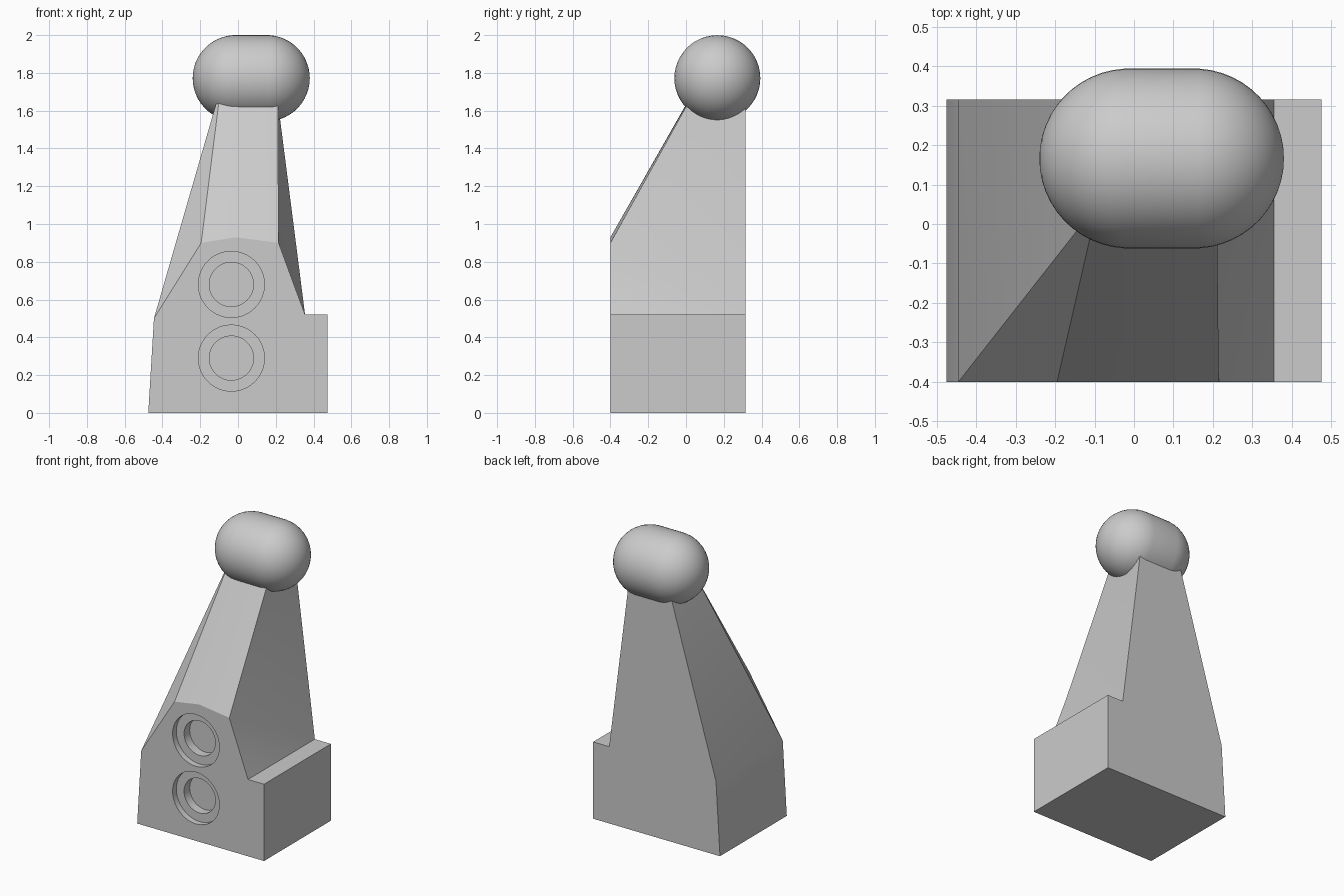
import bpy, bmesh
from math import radians, pi
from mathutils import Matrix

if "Cube" in bpy.data.objects:
    bpy.data.objects.remove(bpy.data.objects["Cube"], do_unlink=True)

grey = bpy.data.materials.new("plain grey")
grey.use_nodes = True
grey.diffuse_color = (0.6, 0.6, 0.6, 1)
grey.node_tree.nodes["Principled BSDF"].inputs["Base Color"].default_value = (0.6, 0.6, 0.6, 1)

FRONT, BACK = -0.4, 0.315


def finish(bm, name):
    bmesh.ops.recalc_face_normals(bm, faces=bm.faces)
    mesh = bpy.data.meshes.new(name)
    bm.to_mesh(mesh)
    bm.free()
    obj = bpy.data.objects.new(name, mesh)
    mesh.materials.append(grey)
    bpy.context.collection.objects.link(obj)
    return obj


def activate(obj):
    bpy.ops.object.select_all(action="DESELECT")
    obj.select_set(True)
    bpy.context.view_layer.objects.active = obj


def smooth(obj, angle):
    activate(obj)
    bpy.ops.object.shade_smooth_by_angle(angle=radians(angle))


# Body: stepped base that tapers into a leaning neck
bm = bmesh.new()
base = [(-0.445, 0.5), (-0.475, 0), (0.475, 0), (0.475, 0.52), (0.355, 0.52)]
f = [bm.verts.new((x, FRONT, z)) for x, z in base]
b = [bm.verts.new((x, BACK, z)) for x, z in base]
brow = [bm.verts.new((x, FRONT, z)) for x, z in [(0.215, 0.9), (-0.01, 0.93), (-0.195, 0.9)]]
neck = [bm.verts.new((x, 0.05, z)) for x, z in [(0.21, 1.71), (-0.01, 1.715), (-0.092, 1.72)]]
rear = [bm.verts.new((x, BACK, 1.71)) for x in (0.203, -0.092)]
faces = [f + brow, b + rear]
faces += [[f[i], f[i + 1], b[i + 1], b[i]] for i in range(4)]
faces += [[brow[i], brow[i + 1], neck[i + 1], neck[i]] for i in range(2)]
faces += [
    [f[4], b[4], brow[0]], [brow[0], b[4], rear[0], neck[0]],   # left flank
    [f[0], brow[2], neck[2]], [f[0], neck[2], rear[1], b[0]],   # right flank
    neck + [rear[1], rear[0]],                                  # top, inside the head
]
for face in faces:
    bm.faces.new(face)
body = finish(bm, "body")

# Two stepped round sockets in the front
for z in (0.29, 0.68):
    for radius, depth in ((0.175, 0.04), (0.117, 0.1)):
        bm = bmesh.new()
        place = Matrix.Translation((-0.035, FRONT, z)) @ Matrix.Rotation(pi / 2, 4, "X")
        bmesh.ops.create_cone(bm, cap_ends=True, segments=48, radius1=radius, radius2=radius,
                              depth=2 * depth, matrix=place)
        cutter = finish(bm, "socket_cutter")
        cutter.hide_render = True
        activate(body)
        cut = body.modifiers.new("socket", "BOOLEAN")
        cut.operation = "DIFFERENCE"
        cut.solver = "EXACT"
        cut.object = cutter
        bpy.ops.object.modifier_apply(modifier=cut.name)
        bpy.data.objects.remove(cutter, do_unlink=True)
smooth(body, 25)

# Head: a capsule lying across the top
bm = bmesh.new()
bmesh.ops.create_uvsphere(bm, u_segments=48, v_segments=25, radius=0.228,
                          matrix=Matrix.Rotation(pi / 2, 4, "Y"))
for v in bm.verts:
    v.co.x += 0.082 if v.co.x > 0 else -0.082
    v.co += Matrix.Translation((0.07, 0.166, 1.772)).translation
smooth(finish(bm, "head"), 40)
